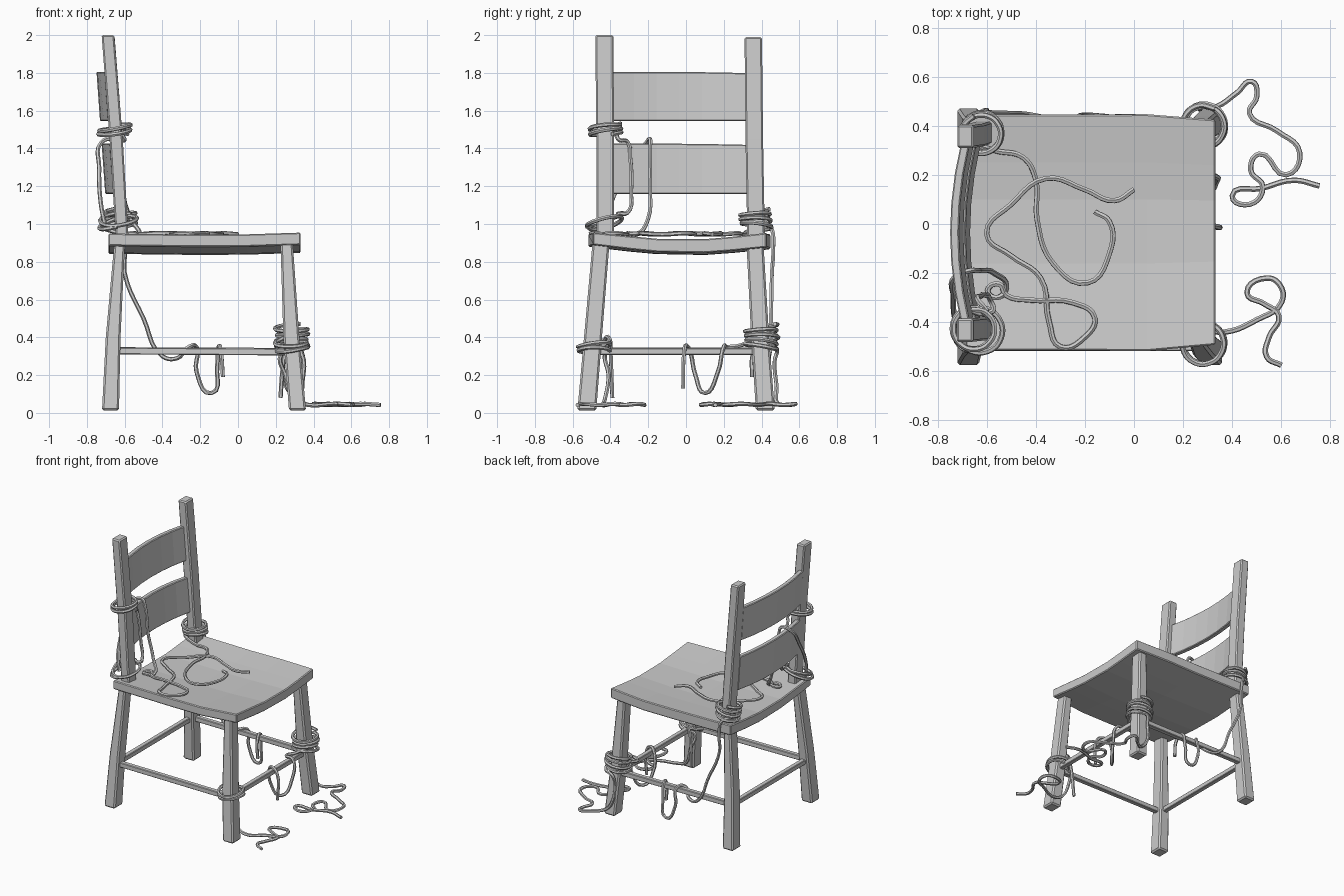
import bpy, bmesh
from math import sin, cos, pi


def loft(name, rings, bevel=0.008):
    """Skin a closed solid through a list of equal-length point rings."""
    bm = bmesh.new()
    vs = [[bm.verts.new(p) for p in r] for r in rings]
    n = len(rings[0])
    for a, b in zip(vs, vs[1:]):
        for i in range(n):
            j = (i + 1) % n
            bm.faces.new((a[i], a[j], b[j], b[i]))
    bm.faces.new(vs[0][::-1])
    bm.faces.new(vs[-1])
    bmesh.ops.recalc_face_normals(bm, faces=bm.faces[:])
    me = bpy.data.meshes.new(name)
    bm.to_mesh(me)
    bm.free()
    ob = bpy.data.objects.new(name, me)
    bpy.context.collection.objects.link(ob)
    if bevel:
        m = ob.modifiers.new("chamfer", 'BEVEL')
        m.width, m.segments, m.limit_method = bevel, 1, 'ANGLE'
        m.angle_limit = 0.9
    return ob


def column(name, sections, bevel=0.008):
    """Square timber from (x0, x1, y0, y1, z) sections."""
    return loft(name, [[(a, c, z), (b, c, z), (b, d, z), (a, d, z)]
                       for a, b, c, d, z in sections], bevel)


def beam(name, p, q, w=0.018, h=0.018):
    """Straight horizontal rail between two points."""
    along_x = abs(q[0] - p[0]) > abs(q[1] - p[1])
    ux, uy = (0, w) if along_x else (w, 0)
    return loft(name, [[(x - ux, y - uy, z - h), (x + ux, y + uy, z - h),
                        (x + ux, y + uy, z + h), (x - ux, y - uy, z + h)]
                       for x, y, z in (p, q)], 0.004)


def rope(name, pts, r=0.0115):
    """Smooth tube through points."""
    cu = bpy.data.curves.new(name, 'CURVE')
    cu.dimensions = '3D'
    cu.bevel_depth, cu.bevel_resolution = r, 1
    cu.resolution_u, cu.use_fill_caps = 5, True
    s = cu.splines.new('BEZIER')
    s.bezier_points.add(len(pts) - 1)
    for bp, p in zip(s.bezier_points, pts):
        bp.co = p
        bp.handle_left_type = bp.handle_right_type = 'AUTO'
    ob = bpy.data.objects.new(name, cu)
    bpy.context.collection.objects.link(ob)
    bpy.ops.object.select_all(action='DESELECT')
    bpy.context.view_layer.objects.active = ob
    ob.select_set(True)
    bpy.ops.object.convert(target='MESH')
    bpy.ops.object.shade_smooth_by_angle()


def coil(cx, cy, z0, z1, turns, r=0.08, start=0.0, tilt=0.012):
    """Winding around a post."""
    n = int(8 * abs(turns))
    out = []
    for i in range(n + 1):
        t = i / n
        a = start + 2 * pi * turns * t
        k = r + 0.005 * sin(5 * t * pi)
        out.append((cx + k * cos(a), cy + k * sin(a),
                    z0 + (z1 - z0) * t + tilt * sin(a * 1.1)))
    return out


def flat(pts, z):
    return [(x, y, z + 0.006 * (i % 2)) for i, (x, y) in enumerate(pts)]


# dished seat: sections across y, (y, top, bottom)
rings = []
for y, t, b in ((-0.515, 0.95, 0.885), (-0.3, 0.93, 0.86), (-0.16, 0.917, 0.847),
                (0.1, 0.915, 0.842), (0.25, 0.927, 0.853), (0.445, 0.948, 0.872)):
    e = y / 0.5
    xs = ((-0.685, y, 0), (-0.2, y, -0.006), (0.05, y * 1.005, -0.004),
          (0.332, y * 0.955, 0.005))
    rings.append([(x, yy, t + d) for x, yy, d in xs] +
                 [(x, yy, b + d) for x, yy, d in xs[::-1]])
loft("seat", rings, 0.006)

# splayed legs
legs_y = {"left": ((-0.575, -0.475), (-0.54, -0.445), (-0.495, -0.405)),
          "right": ((0.37, 0.47), (0.345, 0.44), (0.32, 0.41))}
legs_x = {"back": ((-0.72, -0.63), (-0.70, -0.622), (-0.655, -0.598)),
          "front": ((0.27, 0.36), (0.24, 0.325), (0.225, 0.29))}
for xn, lx in legs_x.items():
    for yn, ly in legs_y.items():
        column(f"{xn}_{yn}_leg", [(*lx[i], *ly[i], z)
                                  for i, z in enumerate((0.012, 0.4, 0.9))], 0.01)

# leaning back posts
column("left_back_post", [(-0.645, -0.578, -0.475, -0.38, 0.9),
                          (-0.68, -0.61, -0.475, -0.38, 1.45),
                          (-0.722, -0.655, -0.48, -0.385, 2.0)])
column("right_back_post", [(-0.645, -0.578, 0.325, 0.418, 0.9),
                           (-0.68, -0.61, 0.315, 0.408, 1.45),
                           (-0.72, -0.653, 0.31, 0.402, 1.99)])


# bowed back slats
def post_x(z):
    return -0.615 - 0.0714 * (z - 0.95)


for name, z0, z1 in (("upper_slat", 1.545, 1.805), ("lower_slat", 1.16, 1.425)):
    rings = []
    for i in range(7):
        u = i / 3 - 1
        y = -0.035 + 0.36 * u
        dx = -0.012 - 0.043 * (1 - u * u)
        t = z1 - 0.006 * (i / 6) + 0.003 * (1 - u * u)
        rings.append([(post_x(z) + dx + s, y, z) for z, s in
                      ((z0, -0.018), (z0, 0.018), (t, 0.018), (t, -0.018))])
    loft(name, rings, 0.005)

# stretchers
beam("left_stretcher", (-0.66, -0.50, 0.328), (0.285, -0.50, 0.322))
beam("right_stretcher", (-0.66, 0.40, 0.33), (0.285, 0.40, 0.326))
beam("front_stretcher", (0.285, -0.50, 0.325), (0.285, 0.40, 0.325))
beam("back_stretcher", (-0.665, -0.50, 0.328), (-0.665, 0.40, 0.328))

# rope on left back post: knot, drape over the lower slat, slack loop at base
rope("left_post_rope", coil(-0.655, -0.43, 1.47, 1.52, 2.2, 0.083, 0.5) + [
    (-0.60, -0.36, 1.45), (-0.635, -0.31, 1.435), (-0.625, -0.295, 1.35),
    (-0.61, -0.29, 1.18), (-0.585, -0.31, 1.06)]
    + coil(-0.635, -0.43, 1.03, 1.0, 1.6, 0.095, 0.9, 0.03))
rope("seat_rope_left", [
    (-0.70, -0.42, 0.98), (-0.725, -0.40, 1.1), (-0.735, -0.3, 1.3),
    (-0.725, -0.21, 1.43), (-0.67, -0.19, 1.447), (-0.645, -0.19, 1.4),
    (-0.62, -0.19, 1.2), (-0.57, -0.20, 1.03)] + flat([
        (-0.52, -0.26), (-0.56, -0.30), (-0.595, -0.27), (-0.55, -0.245),
        (-0.52, -0.29), (-0.42, -0.31), (-0.25, -0.32), (-0.16, -0.38),
        (-0.2, -0.46), (-0.3, -0.5), (-0.345, -0.4), (-0.38, -0.22),
        (-0.5, -0.13), (-0.6, -0.04), (-0.5, 0.08), (-0.36, 0.185),
        (-0.2, 0.14), (-0.08, 0.095), (0, 0.14)], 0.945))

# rope on right back post: knot, tail across the seat
rope("seat_rope_right", coil(-0.62, 0.37, 1.07, 0.98, 3.2, 0.078, 2.0) + flat([
    (-0.57, 0.30), (-0.45, 0.27), (-0.40, 0.18), (-0.395, 0.02), (-0.33, -0.16),
    (-0.19, -0.24), (-0.1, -0.12), (-0.1, 0.01), (-0.16, 0.05)], 0.945))
# tail falling over the seat edge to the right stretcher
rope("right_stretcher_rope", [
    (-0.68, 0.42, 1.0), (-0.62, 0.455, 0.97), (-0.6, 0.462, 0.86),
    (-0.60, 0.455, 0.74), (-0.5, 0.45, 0.5), (-0.4, 0.44, 0.3), (-0.32, 0.42, 0.29),
    (-0.26, 0.38, 0.35), (-0.22, 0.42, 0.35), (-0.22, 0.44, 0.22),
    (-0.14, 0.44, 0.105), (-0.11, 0.43, 0.25), (-0.10, 0.40, 0.355),
    (-0.09, 0.36, 0.32), (-0.08, 0.35, 0.19)])

# rope on front right leg: knot, tail along the floor
rope("right_leg_rope", coil(0.285, 0.4, 0.46, 0.34, 4.1, 0.083, 1.0) + [
    (0.27, 0.47, 0.28), (0.28, 0.48, 0.13), (0.34, 0.48, 0.055)] + flat([
        (0.42, 0.535), (0.48, 0.58), (0.50, 0.52), (0.47, 0.45), (0.58, 0.38),
        (0.675, 0.29), (0.62, 0.2), (0.51, 0.285), (0.475, 0.22), (0.525, 0.15),
        (0.47, 0.08), (0.40, 0.115), (0.52, 0.145), (0.65, 0.178),
        (0.755, 0.155)], 0.042))
# slack draped over the front stretcher
rope("front_stretcher_rope", [
    (0.33, 0.34, 0.38), (0.28, 0.28, 0.355), (0.25, 0.22, 0.35), (0.32, 0.2, 0.35),
    (0.335, 0.17, 0.22), (0.29, 0.1, 0.105), (0.24, 0.05, 0.2), (0.25, 0.02, 0.33),
    (0.29, 0.0, 0.357), (0.335, -0.01, 0.32), (0.34, -0.015, 0.13)])

# rope on front left leg: knot, short hanging end, floor tail
rope("left_leg_rope", [
    (0.225, -0.39, 0.08), (0.235, -0.395, 0.22), (0.25, -0.40, 0.33)]
    + coil(0.285, -0.49, 0.38, 0.32, 2.1, 0.083, 1.7, 0.018) + [
    (0.25, -0.41, 0.2), (0.30, -0.43, 0.07)] + flat([
        (0.37, -0.44), (0.5, -0.39), (0.6, -0.32), (0.595, -0.25), (0.54, -0.22),
        (0.46, -0.28), (0.53, -0.325), (0.59, -0.375), (0.55, -0.46),
        (0.54, -0.54), (0.6, -0.575)], 0.042))
